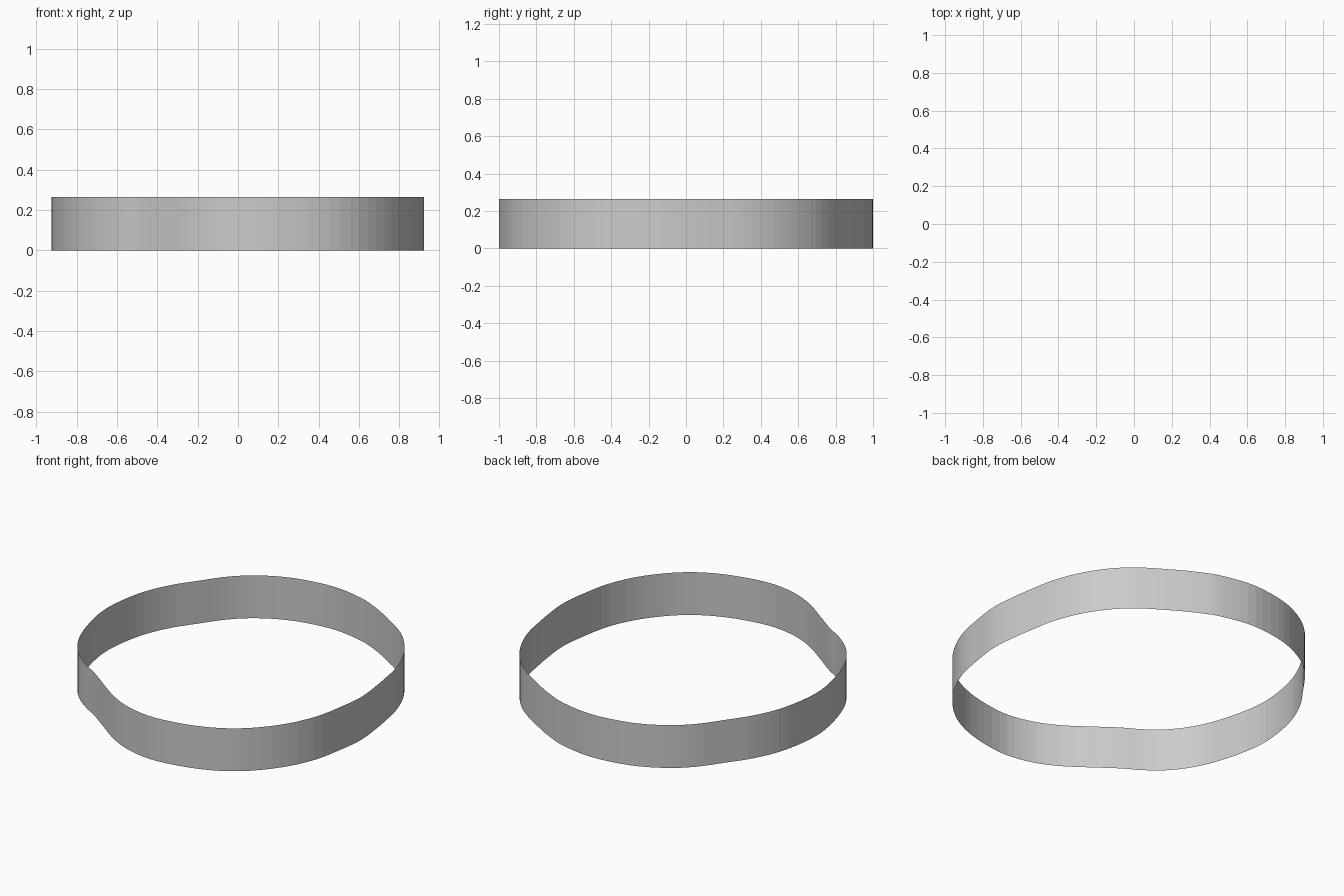
import bpy
import bmesh
from mathutils import Vector

default_cube = bpy.data.objects.get("Cube")
if default_cube:
    bpy.data.objects.remove(default_cube, do_unlink=True)

BAND_HEIGHT = 0.265
STEPS_PER_SPAN = 4

# Plan outline of the band, counter-clockwise from the front
OUTLINE = [
    (.145, -1), (.40, -.95), (.60, -.845), (.76, -.675), (.86, -.48),
    (.905, -.27), (.922, -.11), (.907, .05), (.887, .18), (.86, .315),
    (.80, .47), (.715, .605), (.60, .725), (.42, .843), (.29, .915),
    (.16, .967), (-.05, 1), (-.29, .965), (-.475, .88), (-.605, .77),
    (-.71, .63), (-.815, .475), (-.89, .29), (-.924, .05), (-.895, -.165),
    (-.825, -.375), (-.725, -.53), (-.605, -.635), (-.49, -.705),
    (-.36, -.80), (-.21, -.905), (-.05, -.975),
]


def smooth_closed_path(points, steps):
    """Pass a closed Catmull-Rom spline through the points."""
    points = [Vector((x, y, 0)) for x, y in points]
    count = len(points)
    path = []
    for i in range(count):
        before, start, end, after = (points[(i + k) % count] for k in (-1, 0, 1, 2))
        tangent_start = (end - before) / 2
        tangent_end = (after - start) / 2
        for step in range(steps):
            t = step / steps
            blend = t * t * (3 - 2 * t)
            path.append(start.lerp(end, blend)
                        + tangent_start * (t * (1 - t) ** 2)
                        - tangent_end * (t * t * (1 - t)))
    return path


def build_band(name, path, height):
    """Raise an open, single-skinned wall from a closed path."""
    bm = bmesh.new()
    bottom = [bm.verts.new(point) for point in path]
    top = [bm.verts.new(point + Vector((0, 0, height))) for point in path]
    for i in range(len(path)):
        j = (i + 1) % len(path)
        bm.faces.new((bottom[i], bottom[j], top[j], top[i]))
    mesh = bpy.data.meshes.new(name)
    bm.to_mesh(mesh)
    bm.free()
    band = bpy.data.objects.new(name, mesh)
    bpy.context.collection.objects.link(band)
    return band


# Thin upright band with flat facets
build_band("outline_band", smooth_closed_path(OUTLINE, STEPS_PER_SPAN), BAND_HEIGHT)
